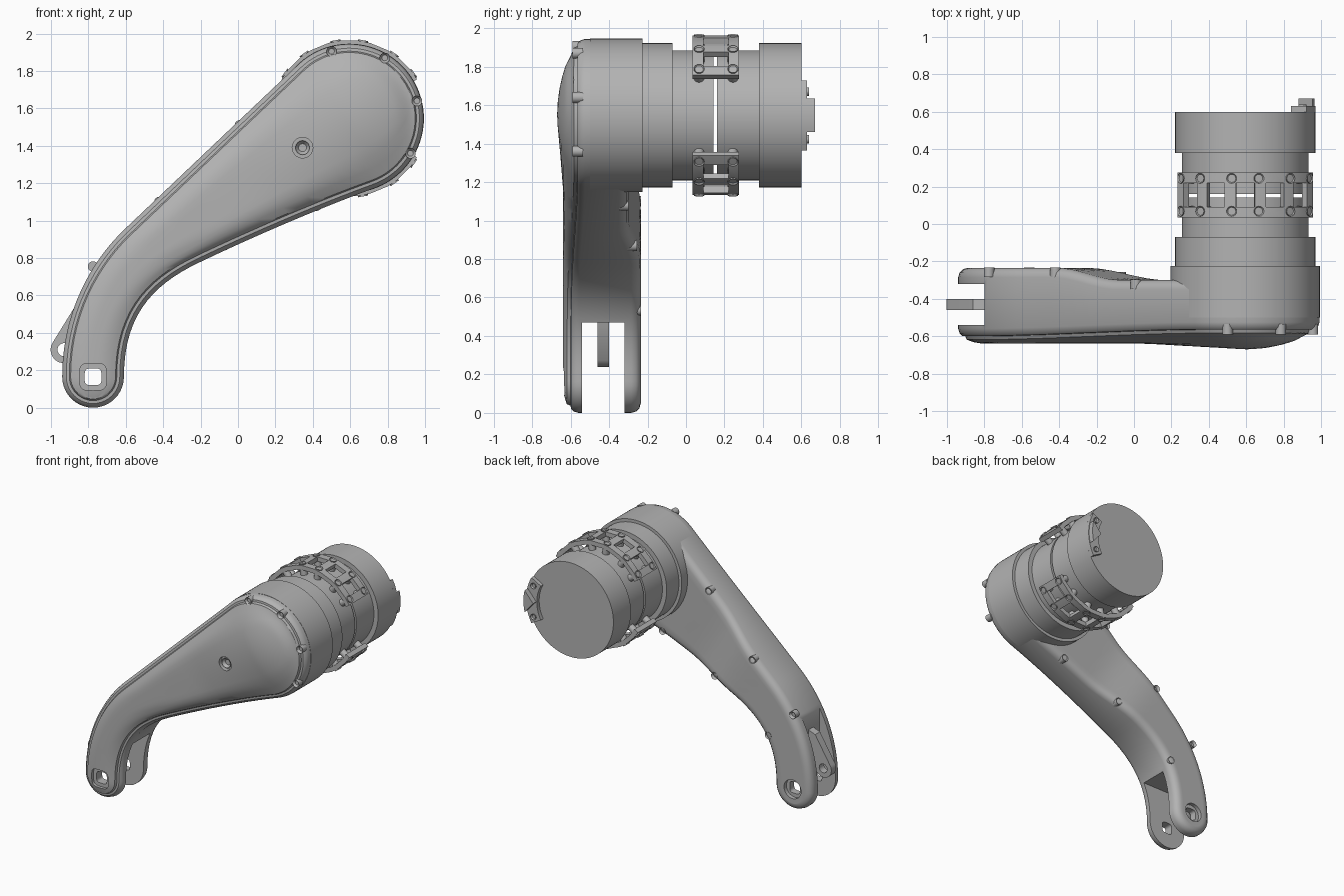
import bpy, bmesh
from math import cos, sin, radians, pi, copysign
from mathutils import Vector
from mathutils.geometry import interpolate_bezier

if "Cube" in bpy.data.objects:
    bpy.data.objects.remove(bpy.data.objects["Cube"])

metal = bpy.data.materials.new("plain grey")
metal.use_nodes = True
GREY = (0.45, 0.45, 0.45, 1)
metal.diffuse_color = GREY
metal.node_tree.nodes["Principled BSDF"].inputs["Base Color"].default_value = GREY

CX, CZ = 0.595, 1.547            # motor axis
FX, FZ, FR = -0.775, 0.165, 0.165  # fork pivot
TIP = 31.75                      # direction of the arm at the motor end


def finish(bm, name, doubles=True):
    if doubles:
        bmesh.ops.remove_doubles(bm, verts=bm.verts, dist=1e-5)
    bmesh.ops.recalc_face_normals(bm, faces=bm.faces)
    mesh = bpy.data.meshes.new(name)
    bm.to_mesh(mesh)
    bm.free()
    mesh.materials.append(metal)
    ob = bpy.data.objects.new(name, mesh)
    bpy.context.collection.objects.link(ob)
    return ob


def smooth(ob, angle=35):
    bpy.ops.object.select_all(action='DESELECT')
    ob.select_set(True)
    bpy.context.view_layer.objects.active = ob
    bpy.ops.object.shade_smooth_by_angle(angle=radians(angle))


def cut(ob, cutter):
    bpy.context.view_layer.objects.active = ob
    mod = ob.modifiers.new("cut", 'BOOLEAN')
    mod.operation, mod.solver, mod.object = 'DIFFERENCE', 'EXACT', cutter
    bpy.ops.object.modifier_apply(modifier=mod.name)
    bpy.data.objects.remove(cutter)


def prism(name, pts, y0, y1):
    """Extrude an x-z outline along y."""
    bm = bmesh.new()
    face = bm.faces.new([bm.verts.new((x, y0, z)) for x, z in pts])
    new = bmesh.ops.extrude_face_region(bm, geom=[face])["geom"]
    verts = [v for v in new if isinstance(v, bmesh.types.BMVert)]
    bmesh.ops.translate(bm, verts=verts, vec=(0, y1 - y0, 0))
    return finish(bm, name)


def arc(x, z, r, a0, a1, n):
    return [(x + r * cos(radians(a0 + (a1 - a0) * i / n)),
             z + r * sin(radians(a0 + (a1 - a0) * i / n))) for i in range(n + 1)]


def circle(x, z, r, n=64):
    return arc(x, z, r, 0, 360, n)[:-1]


def squircle(x, z, r):
    p = [2 * pi * i / 32 for i in range(32)]
    return [(x + copysign(abs(cos(t)) ** 0.5, cos(t)) * r,
             z + copysign(abs(sin(t)) ** 0.5, sin(t)) * r) for t in p]


def box(x0, x1, z0, z1):
    return [(x0, z0), (x1, z0), (x1, z1), (x0, z1)]


def bolt(name, top, direction, r, length):
    """Socket head screw whose head ends at top."""
    bm = bmesh.new()
    bmesh.ops.create_cone(bm, cap_ends=True, segments=16, radius1=r, radius2=r, depth=length)
    cap = max(bm.faces, key=lambda f: f.calc_center_median().z)
    bmesh.ops.inset_region(bm, faces=[cap], thickness=r * 0.45)
    bmesh.ops.translate(bm, verts=cap.verts, vec=(0, 0, -r * 0.6))
    bmesh.ops.translate(bm, verts=bm.verts, vec=(0, 0, -length / 2))
    d = Vector(direction)
    rot = d.to_track_quat('Z', 'Y').to_matrix()
    bmesh.ops.rotate(bm, verts=bm.verts, matrix=rot)
    bmesh.ops.translate(bm, verts=bm.verts, vec=top)
    smooth(finish(bm, name))


# ---- arm outline: matching stations on the upper and lower edge
def bez(p0, h0, h1, p1):
    return [tuple(p[:2]) for p in interpolate_bezier(
        Vector((*p0, 0)), Vector((*h0, 0)), Vector((*h1, 0)), Vector((*p1, 0)), 16)]


up_arc = arc(CX, CZ, 0.397, 133.5, TIP, 24)
low_arc = arc(CX, CZ, 0.397, -70, TIP, 24)
upper = (arc(FX, FZ, FR, 270, 180, 10)[:-1]
         + bez((FX - FR, FZ), (-0.94, 0.55), (-0.75, 0.82), (-0.6, 0.96))[:-1]
         + bez((-0.6, 0.96), (-0.3, 1.245), (0.0, 1.53), up_arc[0])[:-1] + up_arc)
lower = (arc(FX, FZ, FR, -90, 0, 10)[:-1]
         + bez((FX + FR, FZ), (-0.61, 0.5), (-0.45, 0.66), (-0.21, 0.775))[:-1]
         + bez((-0.21, 0.775), (0.07, 0.909), (0.43, 1.065), low_arc[0])[:-1] + low_arc)
N = len(upper) - 1
outline = [Vector(p) for p in upper + lower[-2:0:-1]]
M = len(outline)


def inset(d):
    out = []
    for i, p in enumerate(outline):
        t = (outline[(i + 1) % M] - outline[i - 1]).normalized()
        out.append(p + Vector((t.y, -t.x)) * d)
    return out


def axial(p):
    x, z = p[0] - CX, p[1] - CZ
    ca, sa = cos(radians(TIP)), sin(radians(TIP))
    return x * ca + z * sa, z * ca - x * sa


def ease(t):
    t = min(1, max(0, t))
    return t * t * (3 - 2 * t)


def y_back(p):
    return -0.3 + 0.065 * ease((-axial(p)[0] - 0.65) / 0.45)


def y_rim(p):
    return -0.565 - 0.035 * ease(-axial(p)[0] / 1.7)


edge = inset(0.045)


def y_front(p):
    a, c = axial(p)
    fade = max(0, 1 + min(a, 0) / 0.9)
    full = -0.67 + 0.03 * min(1, max(0, -a) / 0.6) + 0.085 * fade * (c * c + max(a, 0) ** 2) / 0.13
    start = y_rim(p) - 0.018
    gap = min((p - q).length for q in edge)
    return start + (min(full, start) - start) * (1 - (1 - min(1, gap / 0.1)) ** 2)


# ---- arm body: rounded shell and domed cover
bm = bmesh.new()
levels = [(0.05, lambda p: y_back(p)), (0.025, lambda p: y_back(p) - 0.007),
          (0.007, lambda p: y_back(p) - 0.025), (0, lambda p: y_back(p) - 0.05),
          (0, lambda p: y_rim(p) + 0.04), (0.008, lambda p: y_rim(p) + 0.015),
          (0.022, lambda p: y_rim(p) + 0.002), (0.038, lambda p: y_rim(p)),
          (0.045, lambda p: y_rim(p) - 0.018)]
rings = [[bm.verts.new((p.x, f(p), p.y)) for p in inset(d)] for d, f in levels]
for r0, r1 in zip(rings, rings[1:]):
    for i in range(M):
        j = (i + 1) % M
        bm.faces.new((r0[i], r0[j], r1[j], r1[i]))
for ring, height in ((rings[0], y_back), (rings[-1], y_front)):
    rows = []
    for i in range(N + 1):
        a, b = ring[i], ring[-i % M]
        row = [a]
        for k in range(1, 12):
            p = Vector((a.co.x, a.co.z)).lerp(Vector((b.co.x, b.co.z)), k / 12)
            row.append(a if a is b else bm.verts.new((p.x, height(p), p.y)))
        rows.append(row + [b])
    for r0, r1 in zip(rows, rows[1:]):
        for k in range(12):
            bm.faces.new(list(dict.fromkeys((r0[k], r0[k + 1], r1[k + 1], r1[k]))))
arm = finish(bm, "arm", False)

# fork slot, pivot hole and pockets, cover screw recess
cut(arm, prism("slot_cutter", [(-1.1, -0.1), (-0.4, -0.1), (-0.4, 0.47), (-0.8, 0.47),
                               (-0.8, 0.76), (-1.1, 0.76)], -0.54, -0.32))
cut(arm, prism("hole_cutter", squircle(FX, FZ, 0.045), -0.8, 0))
cut(arm, prism("front_pocket_cutter", squircle(FX, FZ, 0.072), -0.8, -0.61))
cut(arm, prism("back_pocket_cutter", circle(FX, FZ, 0.075, 32), -0.265, -0.1))
cut(arm, prism("recess_cutter", circle(0.345, 1.39, 0.055, 32), -0.8, -0.62))
smooth(arm)
bolt("cover_screw", (0.345, -0.642, 1.39), (0, -1, 0), 0.038, 0.05)

# cable tongue inside the fork
tongue = prism("fork_tongue", arc(-0.93, 0.31, 0.072, 150, 330, 20)
               + [(-0.75, 0.5), (-0.75, 0.6), (-0.86, 0.56)], -0.46, -0.4)
cut(tongue, prism("eye_cutter", circle(-0.93, 0.31, 0.035, 24), -0.6, -0.2))
smooth(tongue)

# ---- screws along the rim and the back of the arm
for x, z in ((0.5, 1.905), (0.785, 1.87), (0.957, 1.64), (0.922, 1.36)):
    bolt("rim_screw", (x, -0.59, z), (0, -1, 0), 0.028, 0.055)
for x, z in ((0.01, 1.51), (-0.42, 1.1), (-0.775, 0.755),
             (0.42, 1.08), (-0.07, 0.87), (-0.56, 0.535)):
    bolt("back_screw", (x, y_back((x, z)) + 0.002, z), (0, 1, 0), 0.028, 0.05)

# ---- motor stack
for name, r, y0, y1 in (("motor_housing", 0.399, -0.5, -0.225),
                        ("front_collar", 0.375, -0.3, -0.07),
                        ("front_barrel", 0.338, -0.1, 0.142),
                        ("rear_barrel", 0.338, 0.16, 0.4),
                        ("rear_collar", 0.375, 0.38, 0.6)):
    smooth(prism(name, circle(CX, CZ, r, 96), y0, y1))


def sector(r0, r1, half):
    return arc(CX, CZ, r1, -half, half, 12) + arc(CX, CZ, r0, half, -half, 12)


# connector on the rear face
smooth(prism("connector_base", sector(0.28, 0.375, 29), 0.595, 0.63))
smooth(prism("connector_block", [(CX + 0.285, CZ)] + arc(CX, CZ, 0.37, -13.5, 13.5, 8), 0.625, 0.67))
for s in (-1, 1):
    t = radians(22 * s)
    bolt("connector_screw", (CX + 0.33 * cos(t), 0.64, CZ + 0.33 * sin(t)), (0, 1, 0), 0.022, 0.03)

# ---- curved clamp bands with windows, bolted across the gap
windows = [45 + 22.5 * i for i in range(5)]
angles = [30] + [w + s for w in windows for s in (-7, 7)] + [150]
ys = (0.035, 0.092, 0.22, 0.275)
for name, side in (("upper_band", 1), ("lower_band", -1)):
    bm = bmesh.new()
    grid = [[bm.verts.new((CX + 0.418 * cos(radians(a)), y, CZ + side * 0.418 * sin(radians(a))))
             for y in ys] for a in angles]
    for i in range(len(angles) - 1):
        for k in range(3):
            if not (k == 1 and i % 2 == 1):
                bm.faces.new((grid[i][k], grid[i + 1][k], grid[i + 1][k + 1], grid[i][k + 1]))
    bmesh.ops.recalc_face_normals(bm, faces=bm.faces)
    outward = sum(f.normal.z for f in bm.faces) * side
    if outward < 0:
        bmesh.ops.reverse_faces(bm, faces=bm.faces)
    bmesh.ops.solidify(bm, geom=bm.faces[:], thickness=0.035)
    smooth(finish(bm, name))
    for a in (35, 55, 80, 100, 125, 145):
        d = Vector((cos(radians(a)), 0, side * sin(radians(a))))
        for y in (0.068, 0.244):
            bolt("band_screw", Vector((CX, y, CZ)) + d * 0.424, d, 0.027, 0.1)
